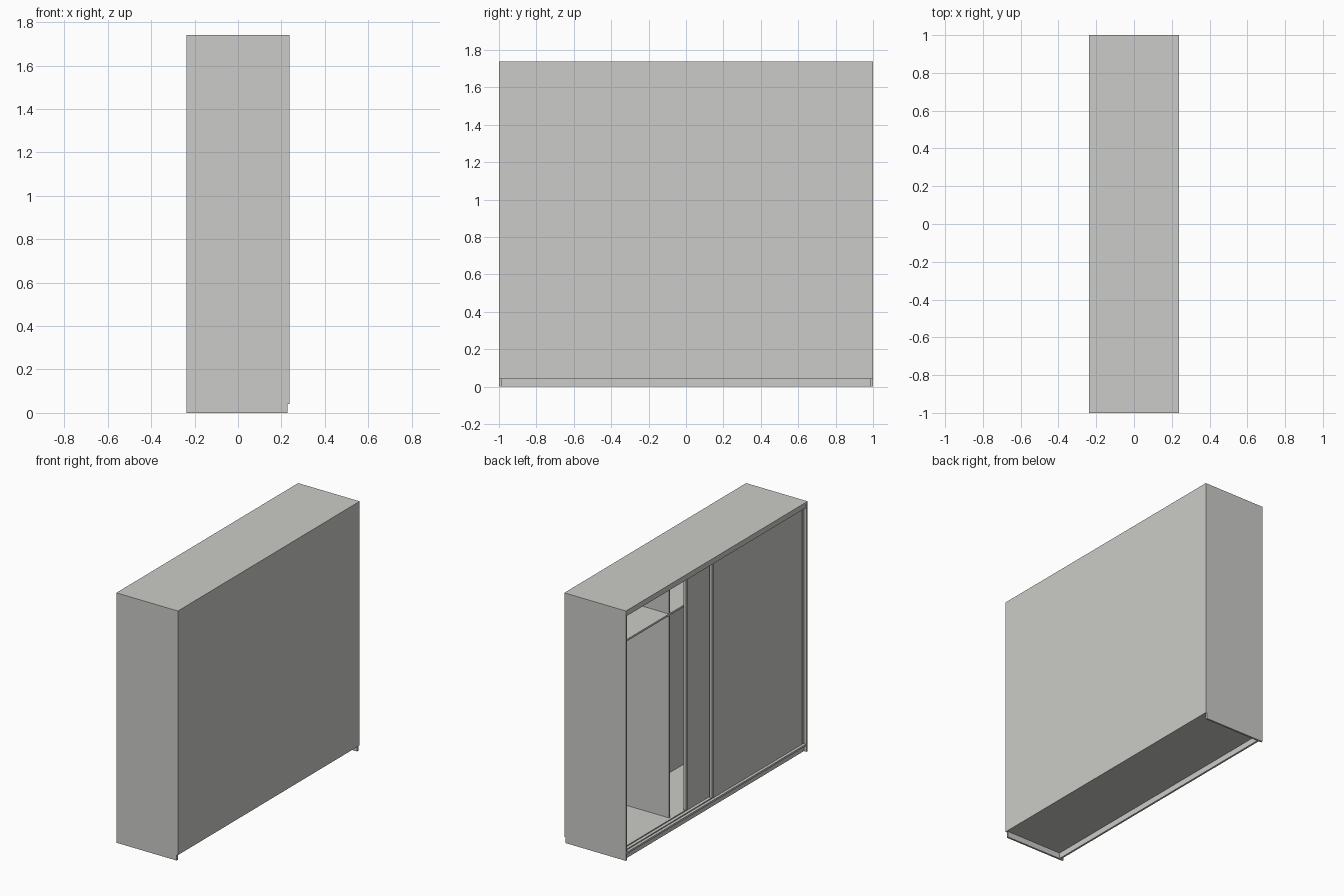
import bpy
import bmesh

default = bpy.data.objects.get("Cube")
if default:
    bpy.data.objects.remove(default, do_unlink=True)

# Single warm light grey finish
grey = bpy.data.materials.new("light_grey")
grey.use_nodes = True
COLOUR = (0.6, 0.6, 0.58, 1.0)
grey.diffuse_color = COLOUR
grey.node_tree.nodes["Principled BSDF"].inputs["Base Color"].default_value = COLOUR

# Main sizes: the door side of the cabinet faces -x
X0, X1 = -0.237, 0.237
H = 1.74
T = 0.013            # board thickness
BASE = 0.04          # plinth height
FLOOR = BASE + T
INNER = 1 - T        # inner face of the side panels
BACK = X1 - 0.01     # inner face of the back panel
INSIDE_FRONT = X0 + 0.08


def add_boxes(name, boxes):
    """One object from boxes given as ((x0, x1), (y0, y1), (z0, z1))."""
    bm = bmesh.new()
    for spans in boxes:
        verts = bmesh.ops.create_cube(bm, size=1)["verts"]
        for v in verts:
            v.co = [lo + (c + 0.5) * (hi - lo) for c, (lo, hi) in zip(v.co, spans)]
    mesh = bpy.data.meshes.new(name)
    bm.to_mesh(mesh)
    bm.free()
    mesh.materials.append(grey)
    obj = bpy.data.objects.new(name, mesh)
    bpy.context.collection.objects.link(obj)
    return obj


# Carcass
for name, y0, y1 in (("side_panel_front", -1, -INNER), ("side_panel_rear", INNER, 1)):
    add_boxes(name, [((X0, BACK), (y0, y1), (0, H - T))])
add_boxes("top_panel", [((X0, BACK), (-1, 1), (H - T, H))])
add_boxes("floor_panel", [((X0 + 0.004, BACK), (-INNER, INNER), (BASE, FLOOR))])
add_boxes("back_panel", [((BACK, X1), (-1, 1), (BASE, H))])
add_boxes("plinth", [((X0 + 0.02, X0 + 0.02 + T), (-INNER, INNER), (0, BASE))])

# Fascia hiding the upper track, and the low guide rails on the floor
add_boxes("top_fascia", [((X0 + 0.002, X0 + 0.01), (-INNER, INNER), (1.70, H - T))])
add_boxes("top_track", [((X0 + 0.01, X0 + 0.07), (-INNER, INNER), (1.712, H - T))])
add_boxes("bottom_rails", [((X0 + d, X0 + d + 0.004), (-INNER, INNER), (FLOOR, FLOOR + 0.006))
                           for d in (0.023, 0.053)])

# Interior dividers and the high shelf
DIVIDER_Y = 0.405
SHELF_Z = 1.46
for name, y in (("divider_front", -DIVIDER_Y), ("divider_rear", DIVIDER_Y)):
    add_boxes(name, [((INSIDE_FRONT, BACK), (y - T / 2, y + T / 2), (FLOOR, H - T))])
add_boxes("high_shelf", [((INSIDE_FRONT, BACK), (y0, y1), (SHELF_Z, SHELF_Z + T))
                         for y0, y1 in ((-INNER, -DIVIDER_Y - T / 2),
                                        (-DIVIDER_Y + T / 2, DIVIDER_Y - T / 2),
                                        (DIVIDER_Y + T / 2, INNER))])


# Sliding doors: a thin panel between two vertical handle stiles
def sliding_door(name, x, y0, y1):
    z = (FLOOR + 0.008, 1.712)
    stile = 0.018
    add_boxes(name + "_panel", [((x + 0.005, x + 0.016), (y0 + stile, y1 - stile), z)])
    add_boxes(name + "_stiles", [((x, x + 0.02), (y0, y0 + stile), z),
                                 ((x, x + 0.02), (y1 - stile, y1), z)])


sliding_door("outer_door", X0 + 0.015, -0.983, 0.03)
sliding_door("inner_door", X0 + 0.045, -0.74, 0.273)
